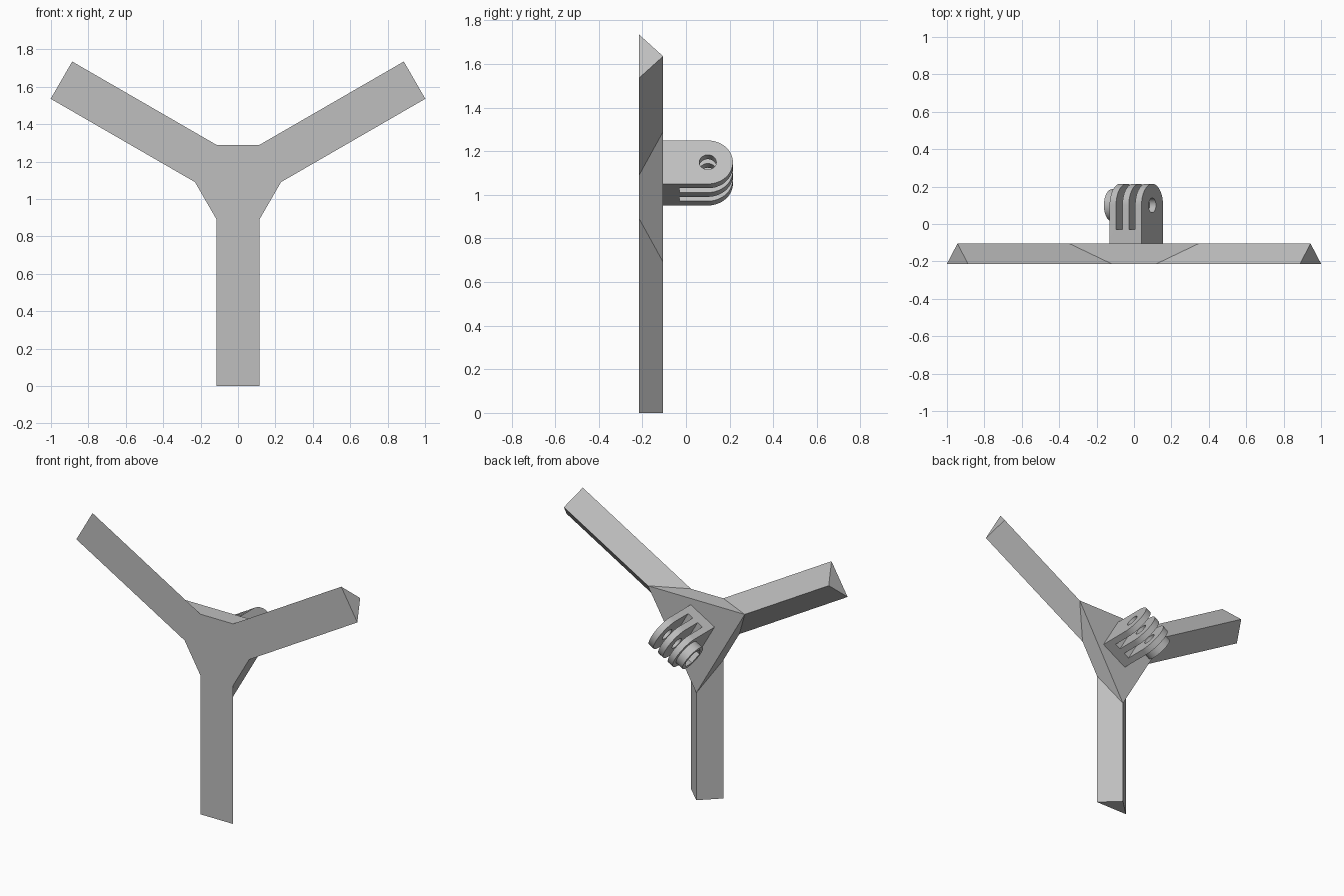
import bpy, bmesh
from math import sin, cos, pi, radians
from mathutils import Matrix, Vector

if "Cube" in bpy.data.objects:
    bpy.data.objects.remove(bpy.data.objects["Cube"], do_unlink=True)

FRONT, BACK = -0.215, -0.105      # depth of the frame
CENTRE = 1.09                     # hub height, also the arm length
HALF = 0.115                      # half width of an arm
HUB = HALF * 3 ** 0.5             # distance from hub centre to arm root
RIDGE = 2 * HUB                   # distance to the corners of the back plate

grey = bpy.data.materials.new("plain grey")
grey.use_nodes = True
grey.diffuse_color = (0.52, 0.52, 0.52, 1)
grey.node_tree.nodes["Principled BSDF"].inputs["Base Color"].default_value = (0.52, 0.52, 0.52, 1)


def finish(bm, name):
    bmesh.ops.recalc_face_normals(bm, faces=bm.faces)
    mesh = bpy.data.meshes.new(name)
    bm.to_mesh(mesh)
    bm.free()
    mesh.materials.append(grey)
    obj = bpy.data.objects.new(name, mesh)
    bpy.context.collection.objects.link(obj)
    return obj


def prism(name, outline, x0, x1):
    """Extrude a (y, z) outline along x."""
    bm = bmesh.new()
    face = bm.faces.new([bm.verts.new((x0, y, z)) for y, z in outline])
    ext = bmesh.ops.extrude_face_region(bm, geom=[face])
    moved = [v for v in ext["geom"] if isinstance(v, bmesh.types.BMVert)]
    bmesh.ops.translate(bm, verts=moved, vec=(x1 - x0, 0, 0))
    return finish(bm, name)


def circle(cy, r, n, start=0.0):
    return [(cy + r * cos(start + 2 * pi * i / n), r * sin(start + 2 * pi * i / n)) for i in range(n)]


def combine(obj, other, operation):
    """Apply a boolean and remove the helper."""
    mod = obj.modifiers.new("cut", 'BOOLEAN')
    mod.operation, mod.object, mod.solver = operation, other, 'EXACT'
    bpy.context.view_layer.update()
    deps = bpy.context.evaluated_depsgraph_get()
    mesh = bpy.data.meshes.new_from_object(obj.evaluated_get(deps))
    obj.modifiers.clear()
    obj.data = mesh
    bpy.data.objects.remove(other, do_unlink=True)


# Three-armed frame: triangular arms around a flat-backed hub
bm = bmesh.new()
arms = []
for k in range(3):
    turn = Matrix.Translation((0, 0, CENTRE)) @ Matrix.Rotation(radians(120 * k), 4, 'Y')
    local = [(-HALF, FRONT, -HUB), (HALF, FRONT, -HUB), (0, BACK, -RIDGE),
             (-HALF, FRONT, -CENTRE), (HALF, FRONT, -CENTRE), (0, BACK, -CENTRE)]
    arms.append([bm.verts.new(turn @ Vector(p)) for p in local])
for k, (a, b, c, d, e, f) in enumerate(arms):
    nxt = arms[(k + 1) % 3]
    for loop in ((a, d, f, c), (b, c, f, e), (d, e, f), (a, b, e, d),
                 (a, c, nxt[2], nxt[1])):
        bm.faces.new(loop)
bm.faces.new([v for arm in arms for v in (arm[1], arm[0])])
bm.faces.new([arm[2] for arm in arms])
finish(bm, "three_arm_frame")

# Pronged mount: round-ended block with two slots, nut boss and pin hole
T, R, PIN = 0.0985, 0.115, 0.10
arc = [(PIN + R * cos(t), R * sin(t)) for t in (pi * (i / 32 - 0.5) for i in range(33))]
mount = prism("pronged_mount", [(BACK - 0.002, -R)] + arc + [(BACK - 0.002, R)], -T, T)
boss = prism("nut_boss", circle(PIN, 0.086, 48), -T - 0.052, -T + 0.01)
combine(mount, boss, 'UNION')
step = 2 * T / 5
for i in (1, 3):
    slot = prism("slot_cutter", [(-0.03, -0.2), (0.3, -0.2), (0.3, 0.2), (-0.03, 0.2)],
                 -T + i * step, -T + (i + 1) * step)
    combine(mount, slot, 'DIFFERENCE')
combine(mount, prism("pin_cutter", circle(PIN, 0.039, 32), -0.3, 0.3), 'DIFFERENCE')
combine(mount, prism("nut_cutter", circle(PIN, 0.068, 6), -0.3, -T - 0.002), 'DIFFERENCE')
mount.location = (0.0125, 0, 1.10)
mount.rotation_euler = (0, radians(-30), 0)

bpy.ops.object.select_all(action='DESELECT')
mount.select_set(True)
bpy.context.view_layer.objects.active = mount
bpy.ops.object.shade_smooth_by_angle(angle=radians(30))
